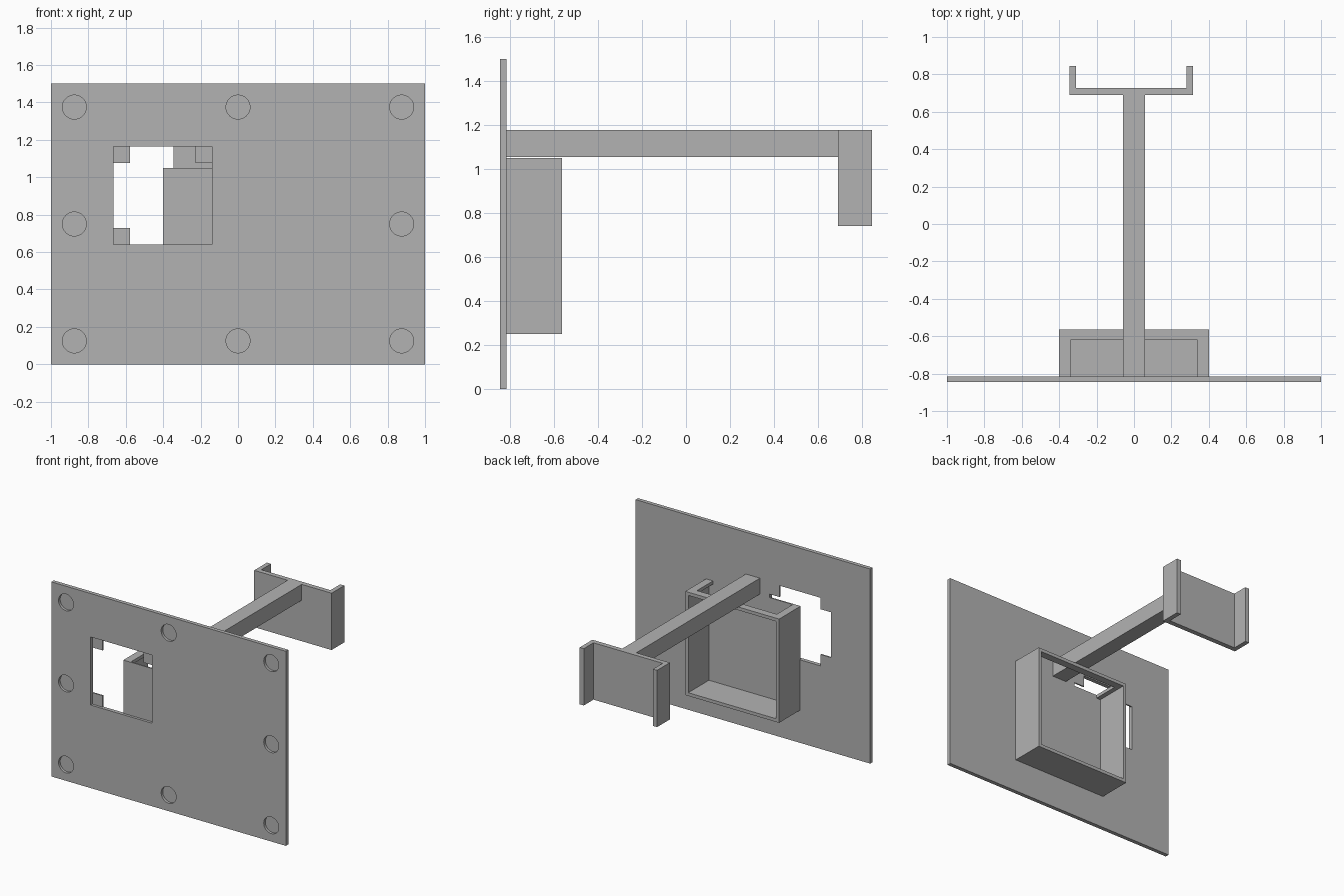
import bpy, bmesh
from mathutils import Matrix, Vector

cube = bpy.data.objects.get("Cube")
if cube:
    bpy.data.objects.remove(cube, do_unlink=True)

grey = bpy.data.materials.new("plain grey")
grey.use_nodes = True
colour = (0.45, 0.45, 0.45, 1)
grey.diffuse_color = colour
grey.node_tree.nodes["Principled BSDF"].inputs["Base Color"].default_value = colour


def finish(name, bm):
    mesh = bpy.data.meshes.new(name)
    bm.to_mesh(mesh)
    bm.free()
    mesh.materials.append(grey)
    obj = bpy.data.objects.new(name, mesh)
    bpy.context.collection.objects.link(obj)
    return obj


def box(name, x, y, z):
    """Block spanning the given (low, high) ranges."""
    bm = bmesh.new()
    bmesh.ops.create_cube(bm, size=1)
    for v in bm.verts:
        v.co = Vector([r[0] if c < 0 else r[1] for c, r in zip(v.co, (x, y, z))])
    return finish(name, bm)


def disc(name, x, y, z, radius, depth):
    """Cylinder along y centred on (x, y, z)."""
    bm = bmesh.new()
    bmesh.ops.create_cone(bm, cap_ends=True, segments=48, radius1=radius,
                          radius2=radius, depth=depth,
                          matrix=Matrix.Translation((x, y, z)) @ Matrix.Rotation(1.5707963, 4, 'X'))
    return finish(name, bm)


def cut(obj, cutter):
    cutter.hide_render = True
    mod = obj.modifiers.new("cut", 'BOOLEAN')
    mod.operation = 'DIFFERENCE'
    mod.solver = 'EXACT'
    mod.object = cutter
    bpy.context.view_layer.objects.active = obj
    bpy.ops.object.modifier_apply(modifier=mod.name)
    bpy.data.objects.remove(cutter, do_unlink=True)


FRONT, BACK = -0.845, -0.815
FLOOR = BACK - 0.01          # depth reached by the recesses

# Wall plate with blind round sockets and a square window
plate = box("wall_plate", (-1, 1), (FRONT, BACK), (0, 1.5))
L, R, B, T = -0.665, -0.14, 0.64, 1.165
cut(plate, box("window_cutter", (L, R), (-1, -0.7), (B, T)))
for x in (-0.875, 0, 0.875):
    for z in (0.125, 0.75, 1.375):
        if x or z != 0.75:
            cut(plate, disc("socket_cutter", x, FRONT, z, 0.064, 2 * (FLOOR - FRONT)))

# Thin corner tabs and the panel closing the window in front of the tray
TAB = 0.088
for name, x, z in (("window_tab_upper_right", (L, L + TAB), (T - TAB, T)),
                   ("window_tab_lower_right", (L, L + TAB), (B, B + TAB)),
                   ("window_tab_upper_left", (R - TAB, R), (T - TAB, T)),
                   ("window_panel", (-0.4, R), (B, 1.05))):
    box(name, x, (FLOOR, BACK), z)

# Open-backed tray with a slot in its top
tray = box("tray", (-0.4, 0.4), (BACK, -0.563), (0.25, 1.05))
cut(tray, box("cavity_cutter", (-0.375, 0.375), (-1, 0), (0.275, 1.025)))
cut(tray, box("slot_cutter", (-0.34, 0.34), (-1, -0.62), (0.9, 1.2)))

# Arm and the forked end piece
TOP = 1.178
box("arm", (-0.06, 0.06), (BACK, 0.69), (1.055, TOP))
low = 0.74
box("end_plate", (-0.345, 0.315), (0.69, 0.727), (low, TOP))
for name, x in (("end_prong_right", -0.345), ("end_prong_left", 0.28)):
    box(name, (x, x + 0.035), (0.727, 0.845), (low, TOP))
